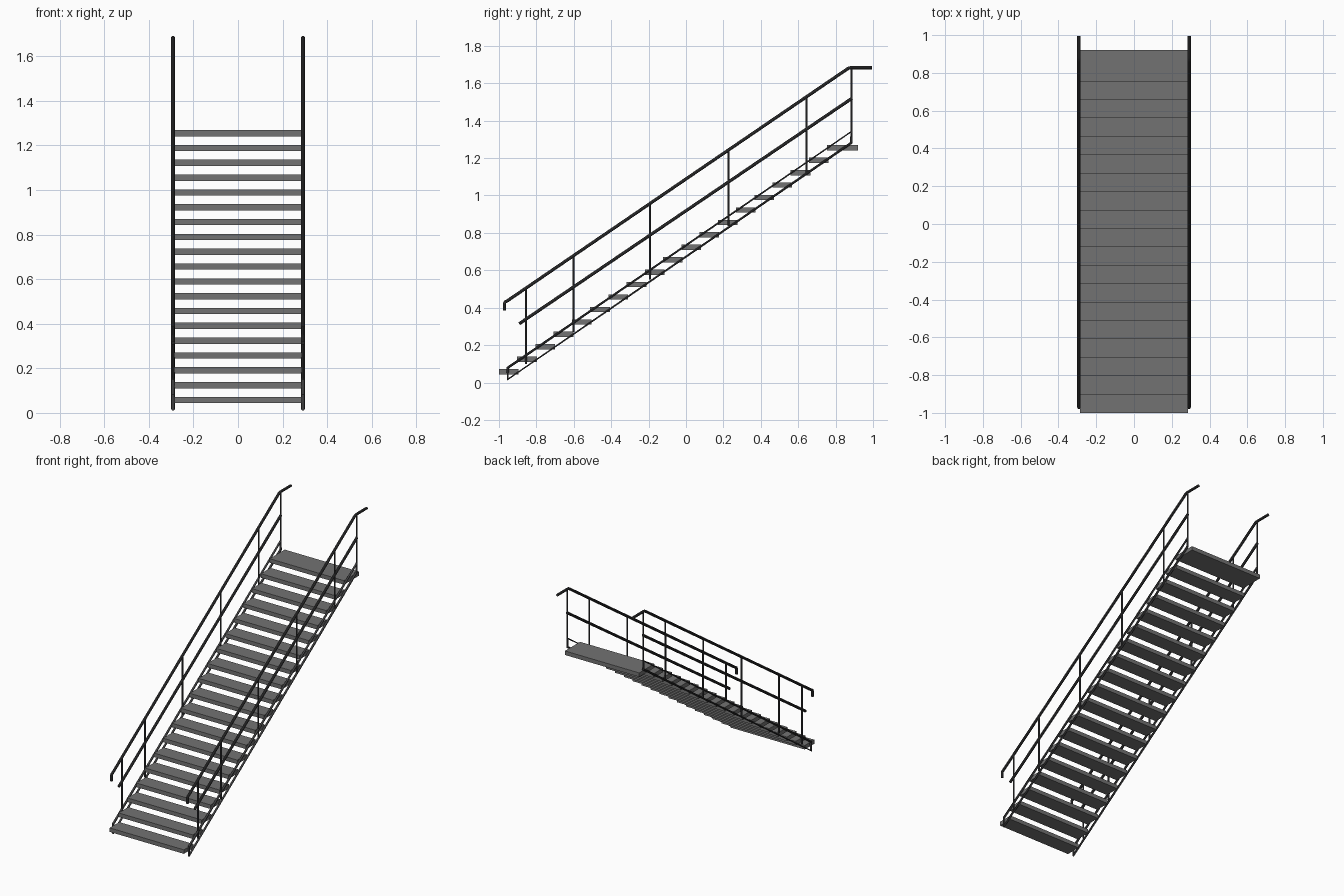
import bpy
from mathutils import Vector

if "Cube" in bpy.data.objects:
    bpy.data.objects.remove(bpy.data.objects["Cube"])

SLOPE = 0.682
SIDE_X = 0.2915


def material(name, rgb):
    m = bpy.data.materials.new(name)
    m.diffuse_color = (*rgb, 1)
    m.use_nodes = True
    m.node_tree.nodes["Principled BSDF"].inputs["Base Color"].default_value = m.diffuse_color
    return m


tread_grey = material("tread grey", (0.17, 0.17, 0.17))
rail_grey = material("dark rail grey", (0.05, 0.05, 0.052))


def box(name, lo, hi, mat):
    lo, hi = Vector(lo), Vector(hi)
    bpy.ops.mesh.primitive_cube_add(size=1, location=(lo + hi) / 2)
    ob = bpy.context.object
    ob.name = name
    ob.scale = hi - lo
    ob.data.materials.append(mat)
    return ob


def tube(name, x, path, radius, cyclic=False, sides=3):
    """Round bar along a (y, z) path in the plane at x."""
    cu = bpy.data.curves.new(name, 'CURVE')
    cu.dimensions = '3D'
    cu.bevel_depth = radius
    cu.bevel_resolution = sides
    cu.use_fill_caps = True
    sp = cu.splines.new('POLY')
    sp.points.add(len(path) - 1)
    for p, (y, z) in zip(sp.points, path):
        p.co = (x, y, z, 1)
    sp.use_cyclic_u = cyclic
    ob = bpy.data.objects.new(name, cu)
    bpy.context.collection.objects.link(ob)
    cu.materials.append(rail_grey)
    bpy.ops.object.select_all(action='DESELECT')
    ob.select_set(True)
    bpy.context.view_layer.objects.active = ob
    bpy.ops.object.convert(target='MESH')
    bpy.ops.object.shade_smooth_by_angle()


def handrail_z(y):
    return 1.683 + (y - 0.872) * SLOPE


def stringer_z(y):
    return 0.012 + (y + 0.96) * SLOPE


# Treads, the last one deeper as a landing
for i in range(19):
    y = -1.0 + i * 0.0975
    top = 0.072 + i * 0.0665
    depth = 0.165 if i == 18 else 0.105
    box(f"tread_{i + 1}", (-0.285, y, top - 0.028), (0.285, y + depth, top), tread_grey)

for side, x in (("left", -SIDE_X), ("right", SIDE_X)):
    # Open stringer frame: two sloping bars joined by upright ends
    y0, y1, h = -0.953, 0.883, 0.062
    tube(f"{side}_stringer", x,
         [(y0, stringer_z(y0)), (y1, stringer_z(y1) + 0.012),
          (y1, stringer_z(y1) + h + 0.01), (y0, stringer_z(y0) + h)],
         0.008, cyclic=True)

    # Handrail with a turned-down lower end and level upper end
    tube(f"{side}_handrail", x,
         [(-0.971, 0.385), (-0.971, 0.420), (-0.967, 0.431), (-0.955, handrail_z(-0.955)),
          (0.862, handrail_z(0.862)), (0.870, 1.681), (0.880, 1.683), (0.995, 1.683)],
         0.009)

    # Middle rail
    tube(f"{side}_middle_rail", x, [(-0.892, 0.314), (0.888, 1.52)], 0.009)

    # Uprights
    for n, y in enumerate((-0.855, -0.602, -0.193, 0.228, 0.644, 0.886)):
        tube(f"{side}_post_{n + 1}", x,
             [(y, stringer_z(y) + 0.015), (y, min(handrail_z(y), 1.683))], 0.0055)
